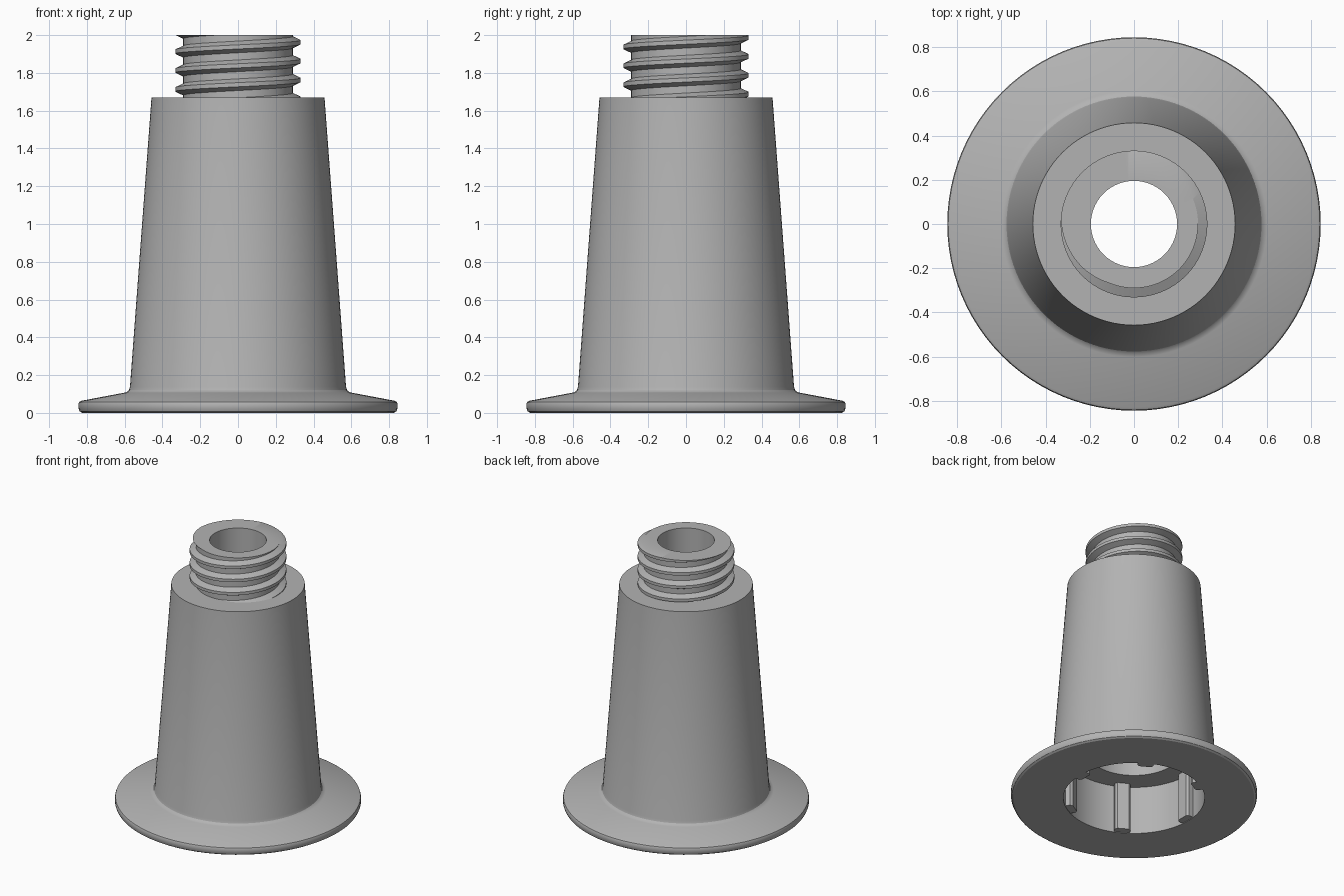
import bpy, bmesh
from math import cos, sin, tau, radians
from mathutils import Matrix

cube = bpy.data.objects.get("Cube")
if cube:
    bpy.data.objects.remove(cube, do_unlink=True)

SEG = 96
TOP, SHOULDER, BORE = 2.0, 1.67, 0.195

grey = bpy.data.materials.new("plain grey")
grey.use_nodes = True
grey.diffuse_color = (0.45, 0.45, 0.45, 1)
grey.node_tree.nodes["Principled BSDF"].inputs["Base Color"].default_value = (0.45, 0.45, 0.45, 1)


def finish(bm, name, smooth=True):
    mesh = bpy.data.meshes.new(name)
    bm.to_mesh(mesh)
    bm.free()
    mesh.materials.append(grey)
    obj = bpy.data.objects.new(name, mesh)
    bpy.context.collection.objects.link(obj)
    if smooth:
        bpy.ops.object.select_all(action="DESELECT")
        obj.select_set(True)
        bpy.context.view_layer.objects.active = obj
        bpy.ops.object.shade_smooth_by_angle(angle=radians(28))
    return obj


def skin(bm, columns, shift=0):
    """Join columns of vertices around the axis; shift closes a helix."""
    for i, a in enumerate(columns):
        last = i == len(columns) - 1
        b = columns[0][shift:] if last else columns[i + 1]
        for j in range(min(len(a), len(b)) - 1):
            bm.faces.new((a[j], b[j], b[j + 1], a[j + 1]))


# Body: bore, stepped socket, flange, tapered wall and shoulder in one lathe
profile = [
    (BORE, TOP), (BORE, 1.5), (0.32, 1.5), (0.32, 0.365),
    (0.485, 0.365), (0.485, 0.0),
    (0.825, 0.0), (0.838, 0.008), (0.845, 0.024), (0.845, 0.048),
    (0.841, 0.058), (0.83, 0.064),
    (0.602, 0.107), (0.587, 0.112), (0.577, 0.121), (0.572, 0.138),
    (0.458, SHOULDER), (0.28, SHOULDER),
]
bm = bmesh.new()
skin(bm, [[bm.verts.new((r * cos(tau * i / SEG), r * sin(tau * i / SEG), z))
           for r, z in profile] for i in range(SEG)])
finish(bm, "flanged_body")

# Threaded neck: right-handed helix trimmed flat at the rim and shoulder
PITCH, CREST, ROOT = 0.1, 0.332, 0.29
thread = [(CREST, -0.011), (CREST, 0.011), (ROOT, 0.031), (ROOT, 0.069)]
start = TOP - PITCH * 135 / 360
bm = bmesh.new()
columns = []
for i in range(SEG):
    t = i / SEG
    columns.append([bm.verts.new((r * cos(tau * t), r * sin(tau * t),
                                  start + PITCH * (t + turn) + dz))
                    for turn in range(-5, 3) for r, dz in thread])
skin(bm, columns, shift=len(thread))
for height, side in ((TOP, 1), (SHOULDER, -1)):
    bmesh.ops.bisect_plane(bm, geom=bm.verts[:] + bm.edges[:] + bm.faces[:], dist=1e-5,
                           plane_co=(0, 0, height), plane_no=(0, 0, side), clear_outer=True)

# Flat rim between the thread outline and the bore
rim = [e for e in bm.edges if e.is_boundary and all(abs(v.co.z - TOP) < 1e-4 for v in e.verts)]
ring = [bm.verts.new((BORE * cos(tau * i / SEG), BORE * sin(tau * i / SEG), TOP))
        for i in range(SEG)]
rim += [bm.edges.new((ring[i - 1], ring[i])) for i in range(SEG)]
bmesh.ops.triangle_fill(bm, use_beauty=True, edges=rim, normal=(0, 0, 1))
bm.normal_update()
for f in bm.faces:
    if f.normal.z < -0.99:
        f.normal_flip()
finish(bm, "threaded_neck")

# Six grip ribs inside the socket
bm = bmesh.new()
for i in range(6):
    place = (Matrix.Rotation(tau * i / 6, 4, "Z") @ Matrix.Translation((0.467, 0, 0.185))
             @ Matrix.Diagonal((0.07, 0.11, 0.362, 1)))
    bmesh.ops.create_cube(bm, size=1, matrix=place)
uprights = [e for e in bm.edges
            if abs(e.verts[0].co.z - e.verts[1].co.z) > 0.3
            and e.verts[0].co.xy.length < 0.46]
bmesh.ops.bevel(bm, geom=uprights, offset=0.015, segments=1, affect="EDGES")
finish(bm, "socket_ribs", smooth=False)
